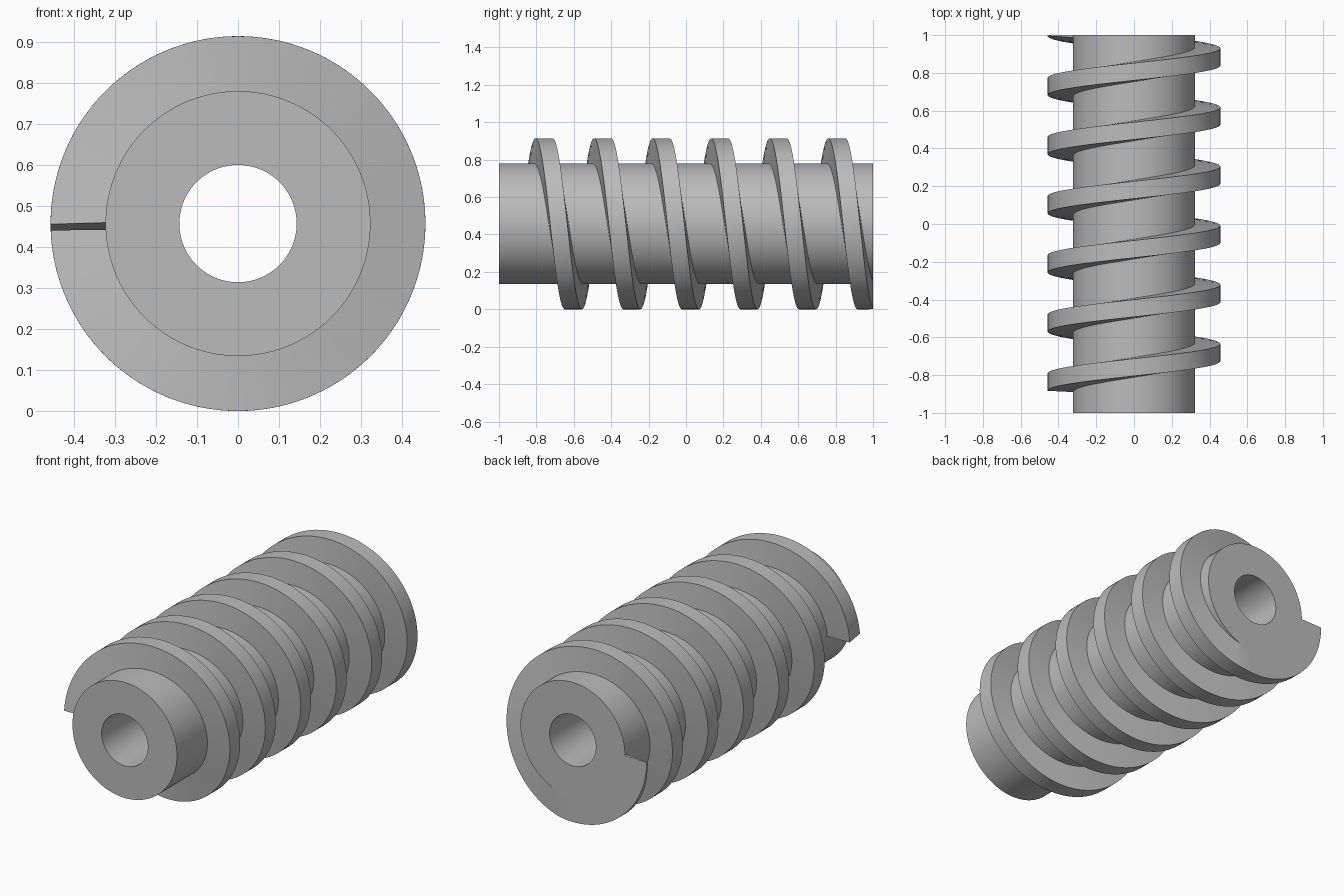
import bpy, bmesh, math
from mathutils import Vector

cube = bpy.data.objects.get("Cube")
if cube:
    bpy.data.objects.remove(cube, do_unlink=True)

AXIS_Z = 0.457
TIP_R, BODY_R, BORE_R = 0.457, 0.323, 0.143
PITCH, TURNS, START_Y = 0.313, 6, -0.838
SEGMENTS = 96

steel = bpy.data.materials.new("plain grey")
steel.use_nodes = True
GREY = (0.5, 0.5, 0.5, 1)
steel.diffuse_color = GREY
steel.node_tree.nodes["Principled BSDF"].inputs["Base Color"].default_value = GREY


def point(radius, angle, y):
    """Point around the shaft; angle runs from -x over the top to +x."""
    return Vector((-radius * math.cos(angle), y, AXIS_Z + radius * math.sin(angle)))


def bridge(bm, rings, closed):
    """Skin a list of closed cross-sections with quads."""
    pairs = list(zip(rings, rings[1:]))
    if closed:
        pairs.append((rings[-1], rings[0]))
    for a, b in pairs:
        for i in range(len(a)):
            j = (i + 1) % len(a)
            bm.faces.new((a[i], a[j], b[j], b[i]))


def finish(bm, name):
    bmesh.ops.recalc_face_normals(bm, faces=bm.faces)
    mesh = bpy.data.meshes.new(name)
    bm.to_mesh(mesh)
    bm.free()
    mesh.materials.append(steel)
    obj = bpy.data.objects.new(name, mesh)
    bpy.context.collection.objects.link(obj)
    bpy.ops.object.select_all(action='DESELECT')
    obj.select_set(True)
    bpy.context.view_layer.objects.active = obj
    bpy.ops.object.shade_smooth_by_angle(angle=math.radians(30))
    return obj


# Hollow shaft: a rectangular section revolved around the y axis
bm = bmesh.new()
section = [(BORE_R, -1), (BODY_R, -1), (BODY_R, 1), (BORE_R, 1)]
rings = [[bm.verts.new(point(r, math.tau * i / SEGMENTS, y)) for r, y in section]
         for i in range(SEGMENTS)]
bridge(bm, rings, closed=True)
finish(bm, "shaft")

# Helical thread: a slightly tapered section swept square to the helix
bm = bmesh.new()
profile = [(BODY_R - 0.003, -0.052), (TIP_R, -0.045),
           (TIP_R, 0.045), (BODY_R - 0.003, 0.052)]
rings = []
for i in range(TURNS * SEGMENTS + 1):
    turn = i / SEGMENTS
    centre = START_Y + PITCH * turn
    rings.append([bm.verts.new(point(r, math.tau * turn - 0.02 - 0.17 * dy / r, centre + dy))
                  for r, dy in profile])
bridge(bm, rings, closed=False)
bm.faces.new(rings[0])
bm.faces.new(rings[-1])

# Trim the thread flush with the back end of the shaft
cut = bmesh.ops.bisect_plane(bm, geom=bm.verts[:] + bm.edges[:] + bm.faces[:],
                             plane_co=(0, 1, 0), plane_no=(0, 1, 0), clear_outer=True)
rim = [e for e in cut["geom_cut"] if isinstance(e, bmesh.types.BMEdge)]
bmesh.ops.triangle_fill(bm, use_beauty=True, edges=rim, normal=(0, 1, 0))
finish(bm, "thread")
